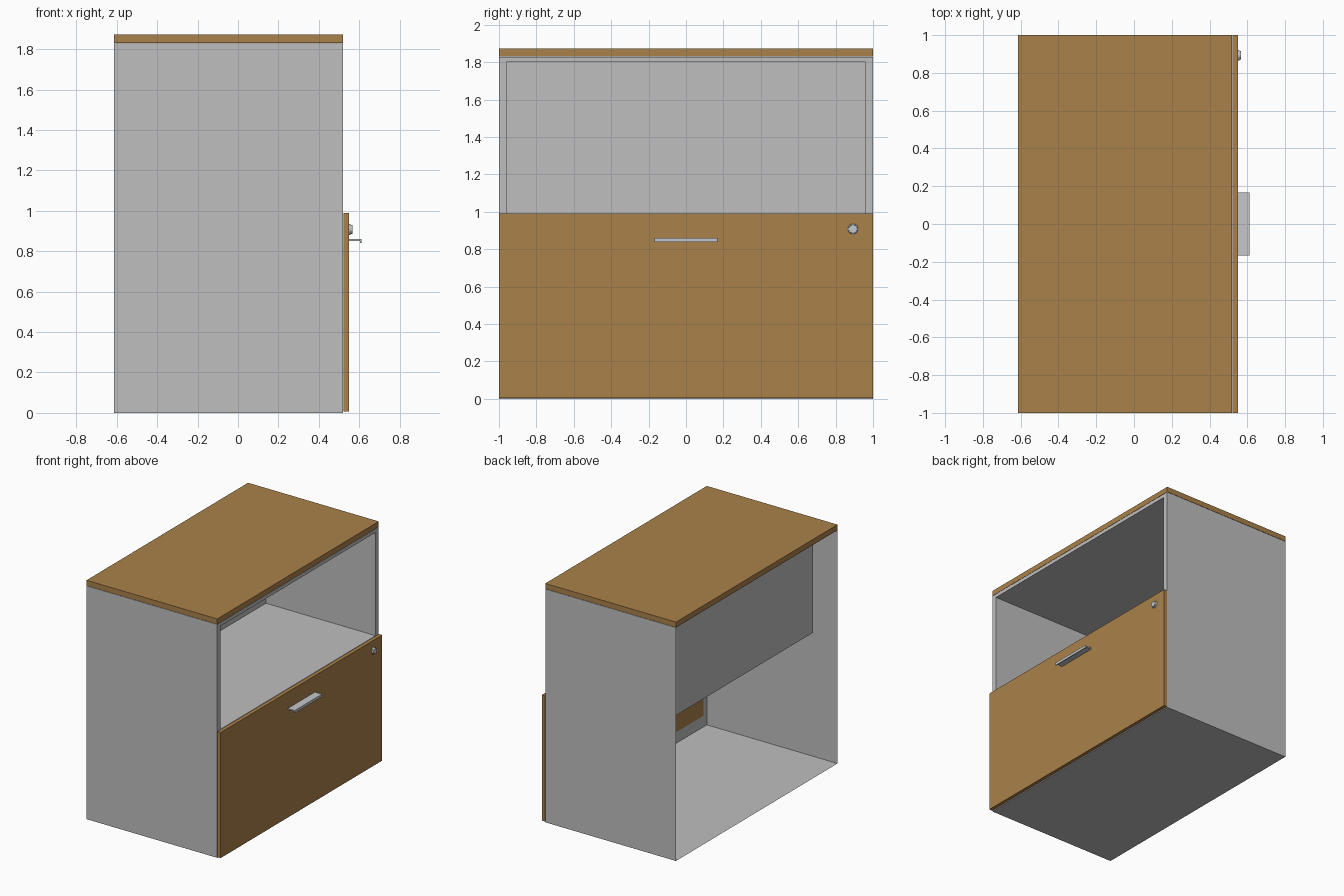
import bpy, bmesh, math
from mathutils import Matrix

if "Cube" in bpy.data.objects:
    bpy.data.objects.remove(bpy.data.objects["Cube"])


def material(name, rgb):
    m = bpy.data.materials.new(name)
    m.diffuse_color = (*rgb, 1)
    m.use_nodes = True
    m.node_tree.nodes["Principled BSDF"].inputs["Base Color"].default_value = m.diffuse_color
    return m


WOOD = material("warm wood", (0.402, 0.220, 0.067))
GREY = material("body grey", (0.52, 0.52, 0.52))
METAL = material("pale metal", (0.56, 0.57, 0.60))


def finish(name, bm, mat):
    bmesh.ops.remove_doubles(bm, verts=bm.verts, dist=1e-5)
    me = bpy.data.meshes.new(name)
    bm.to_mesh(me)
    bm.free()
    me.materials.append(mat)
    ob = bpy.data.objects.new(name, me)
    bpy.context.collection.objects.link(ob)
    return ob


def quad(bm, *pts):
    bm.faces.new([bm.verts.new(p) for p in pts])


def sheet_box(bm, x0, x1, y0, y1, z0, z1, back=False):
    """Thin-walled box: floor, roof and two sides, optional back, open front."""
    ring = [(y0, z0), (y1, z0), (y1, z1), (y0, z1)]
    for (ya, za), (yb, zb) in zip(ring, ring[1:] + ring[:1]):
        quad(bm, (x0, ya, za), (x0, yb, zb), (x1, yb, zb), (x1, ya, za))
    if back:
        quad(bm, *[(x0, y, z) for y, z in reversed(ring)])


def box(name, x0, x1, y0, y1, z0, z1, mat):
    bm = bmesh.new()
    bmesh.ops.create_cube(bm, size=1)
    bmesh.ops.scale(bm, vec=(x1 - x0, y1 - y0, z1 - z0), verts=bm.verts)
    bmesh.ops.translate(bm, vec=((x0 + x1) / 2, (y0 + y1) / 2, (z0 + z1) / 2), verts=bm.verts)
    return finish(name, bm, mat)


XB, XF = -0.613, 0.52      # rear and front of the carcass

# carcass: thin shell with open rear and a front frame with two openings
bm = bmesh.new()
sheet_box(bm, XB, XF, -1, 1, 0, 1.828)
ys = [-1, -0.96, 0.96, 1]
zs = [0, 0.087, 0.95, 0.992, 1.8, 1.828]
for i in range(3):
    for j in range(5):
        if i == 1 and j in (1, 3):
            continue
        quad(bm, (XF, ys[i], zs[j]), (XF, ys[i + 1], zs[j]),
             (XF, ys[i + 1], zs[j + 1]), (XF, ys[i], zs[j + 1]))
finish("carcass", bm, GREY)

# open upper compartment
bm = bmesh.new()
sheet_box(bm, -0.43, XF, -0.96, 0.96, 0.992, 1.8, back=True)
finish("open_compartment", bm, GREY)

# wooden top and drawer front
box("top_board", XB, XF, -1, 1, 1.83, 1.872, WOOD)
box("drawer_front", XF + 0.002, 0.55, -1, 1, 0.006, 0.99, WOOD)

# handle: L-shaped profile extruded along y
bm = bmesh.new()
prof = [(0.55, 0.851), (0.604, 0.851), (0.604, 0.84), (0.611, 0.84), (0.611, 0.861), (0.55, 0.861)]
face = bm.faces.new([bm.verts.new((x, -0.168, z)) for x, z in prof])
ext = bmesh.ops.extrude_face_region(bm, geom=[face])
bmesh.ops.translate(bm, vec=(0, 0.336, 0), verts=[v for v in ext["geom"] if isinstance(v, bmesh.types.BMVert)])
bmesh.ops.recalc_face_normals(bm, faces=bm.faces)
finish("handle", bm, METAL)

# lock: stepped round cylinder
bm = bmesh.new()
for r, x0, x1 in [(0.028, 0.55, 0.558), (0.023, 0.558, 0.566)]:
    mat = Matrix.Translation(((x0 + x1) / 2, 0.893, 0.908)) @ Matrix.Rotation(math.pi / 2, 4, 'Y')
    bmesh.ops.create_cone(bm, cap_ends=True, segments=16, radius1=r, radius2=r * 0.94,
                          depth=x1 - x0, matrix=mat)
finish("lock", bm, METAL)
